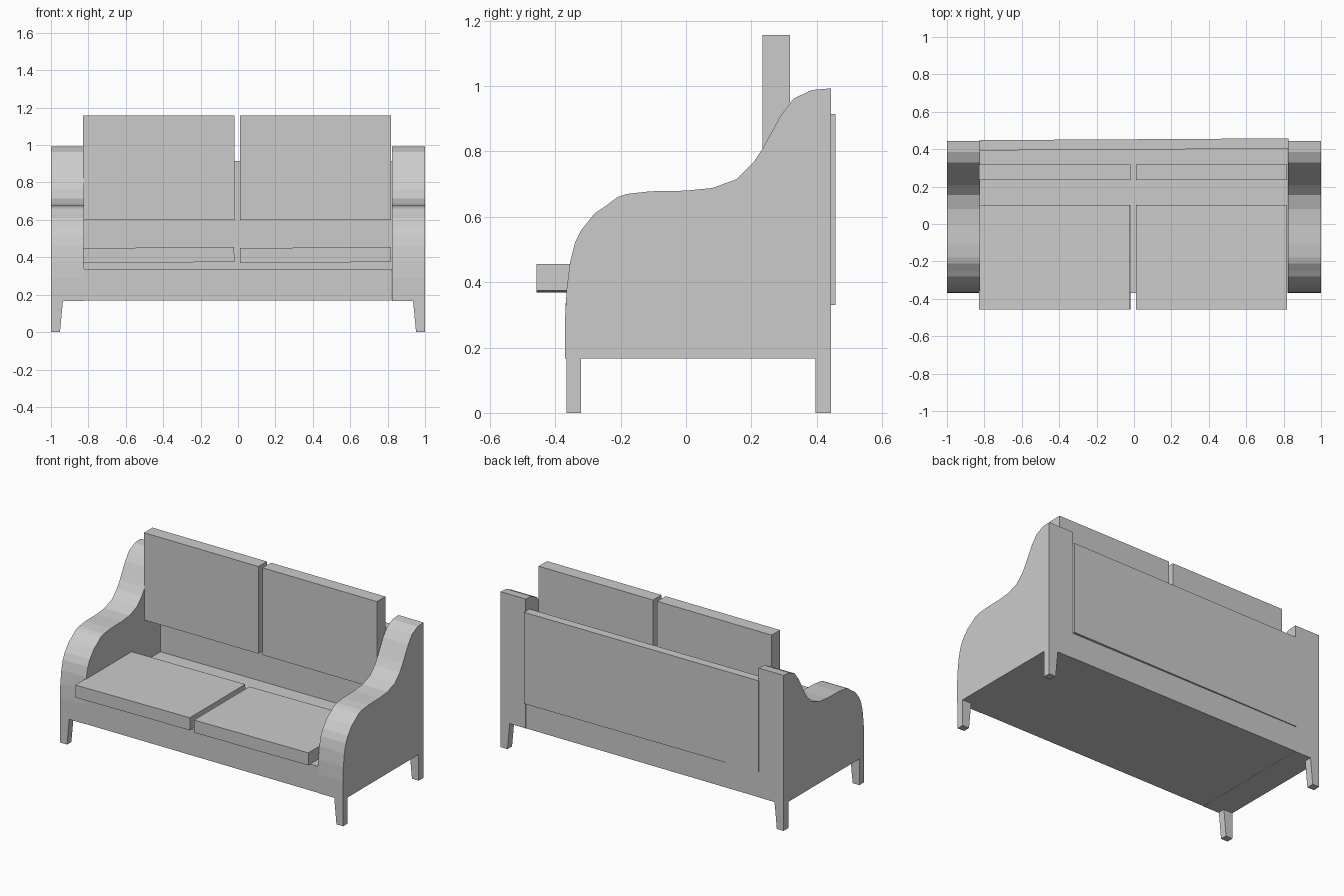
import bpy
import bmesh
from mathutils import Matrix, Vector

if "Cube" in bpy.data.objects:
    bpy.data.objects.remove(bpy.data.objects["Cube"])


def finish(name, bm):
    bmesh.ops.recalc_face_normals(bm, faces=bm.faces)
    mesh = bpy.data.meshes.new(name)
    bm.to_mesh(mesh)
    bm.free()
    obj = bpy.data.objects.new(name, mesh)
    bpy.context.collection.objects.link(obj)
    return obj


def box(name, lo, hi):
    lo, hi = Vector(lo), Vector(hi)
    bm = bmesh.new()
    bmesh.ops.create_cube(bm, size=1, matrix=Matrix.Diagonal((*(hi - lo), 1)))
    obj = finish(name, bm)
    obj.location = (lo + hi) / 2
    return obj


def prism(name, outline, axis, start, end):
    """Extrude an outline along x (outline is y,z) or y (outline is x,z)."""
    bm = bmesh.new()
    verts = [bm.verts.new((start, a, b) if axis == 0 else (a, start, b)) for a, b in outline]
    face = bm.faces.new(verts)
    new = bmesh.ops.extrude_face_region(bm, geom=[face])["geom"]
    shift = [0, 0, 0]
    shift[axis] = end - start
    bmesh.ops.translate(bm, vec=shift, verts=[g for g in new if isinstance(g, bmesh.types.BMVert)])
    return finish(name, bm)


# Scrolled arm outline, seen from the side
arm = [(-0.37, 0.167), (-0.37, 0.29), (-0.365, 0.38), (-0.355, 0.46), (-0.34, 0.52),
       (-0.32, 0.56), (-0.28, 0.61), (-0.25, 0.63), (-0.21, 0.66), (-0.18, 0.67),
       (-0.11, 0.678), (0.0, 0.68), (0.08, 0.688), (0.155, 0.715), (0.205, 0.765),
       (0.235, 0.81), (0.29, 0.91), (0.33, 0.962), (0.385, 0.988), (0.443, 0.993),
       (0.443, 0.167)]

for side, s in (("left", -1), ("right", 1)):
    # Arm
    prism(side + "_arm", arm, 0, s * 0.823, s)
    # Legs, tapered on the inner side
    leg = [(s, 0), (s * 0.952, 0), (s * 0.936, 0.167), (s, 0.167)]
    prism(side + "_front_leg", leg, 1, -0.366, -0.322)
    prism(side + "_back_leg", leg, 1, 0.396, 0.443)

# Seat base
box("seat_base", (-0.825, -0.369, 0.168), (0.822, 0.443, 0.337))

# Back panel, turned very slightly
panel = box("back_panel", (-0.827, 0.398, 0.33), (0.825, 0.453, 0.914))
panel.rotation_euler.z = 0.006

# Cushions
for side, x0, x1 in (("left", -0.828, -0.02), ("right", 0.01, 0.818)):
    seat = box(side + "_seat_cushion", (x0, -0.458, 0.372), (x1, 0.102, 0.452))
    seat.rotation_euler.y = -0.008
    box(side + "_back_cushion", (x0, 0.234, 0.6), (x1, 0.319, 1.157))
